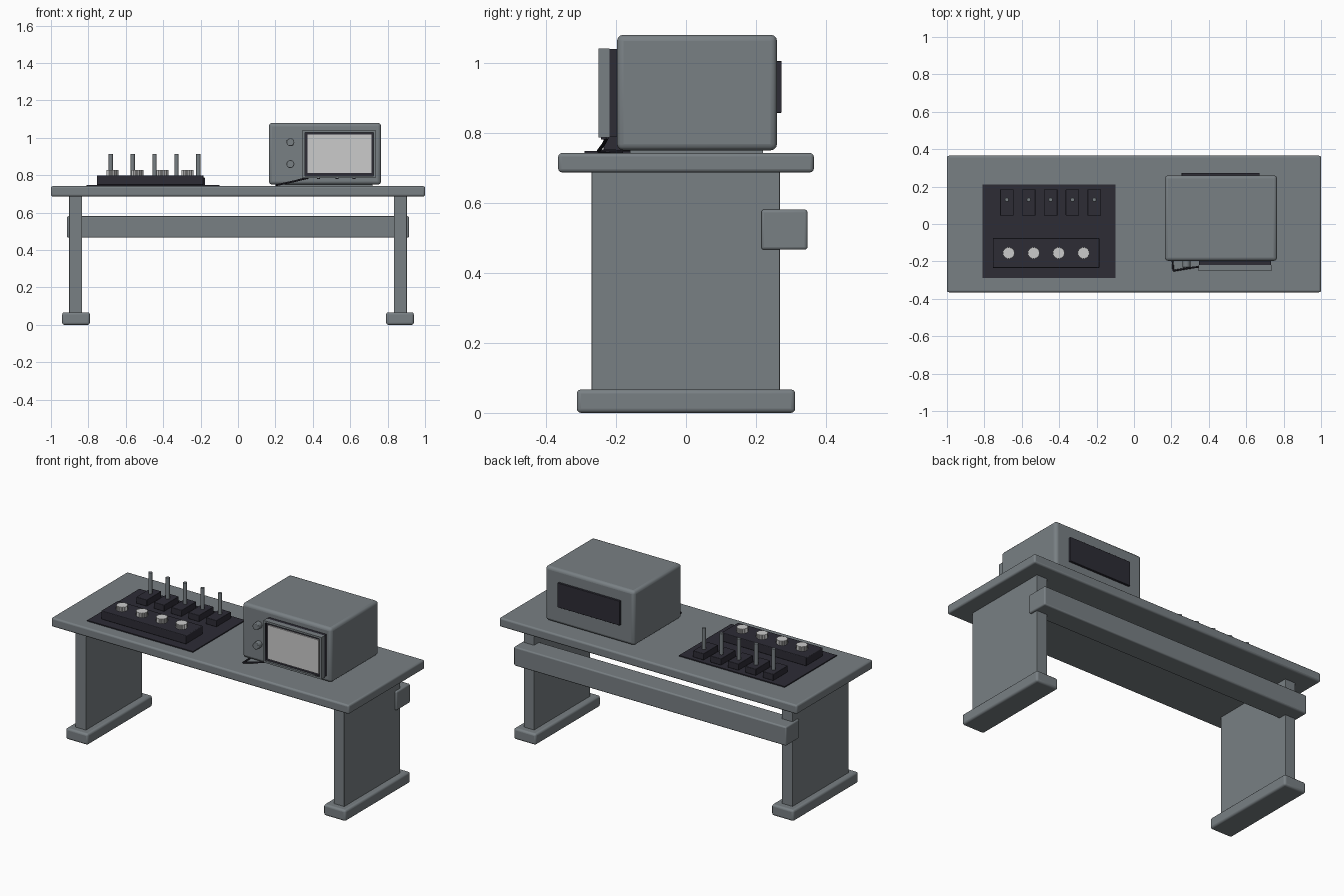
import bpy, bmesh, math
from mathutils import Vector

if "Cube" in bpy.data.objects:
    bpy.data.objects.remove(bpy.data.objects["Cube"])


def material(name, rgb):
    m = bpy.data.materials.new(name)
    m.diffuse_color = (*rgb, 1)
    m.use_nodes = True
    m.node_tree.nodes["Principled BSDF"].inputs["Base Color"].default_value = m.diffuse_color
    return m


GREY = material("steel_grey", (0.19, 0.215, 0.23))
DARK = material("charcoal", (0.026, 0.025, 0.036))
LIGHT = material("pale_grey", (0.60, 0.60, 0.60))


def finish(bm, name, mat, bevel=0.0, segments=3):
    bmesh.ops.recalc_face_normals(bm, faces=bm.faces)
    me = bpy.data.meshes.new(name)
    bm.to_mesh(me)
    bm.free()
    me.materials.append(mat)
    ob = bpy.data.objects.new(name, me)
    bpy.context.collection.objects.link(ob)
    if bevel:
        mod = ob.modifiers.new("bevel", 'BEVEL')
        mod.width, mod.segments = bevel, segments
    bpy.ops.object.select_all(action='DESELECT')
    ob.select_set(True)
    bpy.context.view_layer.objects.active = ob
    bpy.ops.object.shade_smooth_by_angle(angle=math.radians(35))
    return ob


def box(name, x, y, z, mat, bevel=0.0):
    """Box given as (min, max) along each axis."""
    bm = bmesh.new()
    bmesh.ops.create_cube(bm, size=1)
    for v in bm.verts:
        v.co = [r[0] if c < 0 else r[1] for c, r in zip(v.co, (x, y, z))]
    return finish(bm, name, mat, bevel)


def rod(name, a, b, r, mat, sides=20, bevel=0.0):
    """Cylinder from point a to point b."""
    a, b = Vector(a), Vector(b)
    bm = bmesh.new()
    bmesh.ops.create_cone(bm, cap_ends=True, segments=sides, radius1=r, radius2=r,
                          depth=(b - a).length)
    rot = (b - a).to_track_quat('Z', 'Y').to_matrix().to_4x4()
    bmesh.ops.transform(bm, matrix=rot, verts=bm.verts)
    bmesh.ops.translate(bm, vec=(a + b) / 2, verts=bm.verts)
    return finish(bm, name, mat, bevel, 2)


def fluted_knob(name, x, y, z0, z1, r, mat):
    """Knob with a scalloped rim."""
    bm = bmesh.new()
    ring = []
    for i in range(32):
        a, rr = math.tau * i / 32, r * (1 if i % 2 else 0.9)
        ring.append(bm.verts.new((x + rr * math.cos(a), y + rr * math.sin(a), z0)))
    face = bm.faces.new(ring)
    top = bmesh.ops.extrude_face_region(bm, geom=[face])["geom"]
    bmesh.ops.translate(bm, vec=(0, 0, z1 - z0),
                        verts=[g for g in top if isinstance(g, bmesh.types.BMVert)])
    return finish(bm, name, mat)


# Desk
box("desk_top", (-1, 1), (-0.365, 0.365), (0.687, 0.742), GREY, 0.01)
box("back_rail", (-0.915, 0.915), (0.215, 0.347), (0.466, 0.581), GREY, 0.008)
for side, s in (("left", -1), ("right", 1)):
    box(side + "_leg", sorted((s * 0.833, s * 0.903)), (-0.27, 0.268), (0.03, 0.69), GREY, 0.002)
    box(side + "_foot", sorted((s * 0.792, s * 0.94)), (-0.312, 0.312), (0, 0.067), GREY, 0.012)

# Control panel: mat, rotary knobs, lever switches
box("control_mat", (-0.81, -0.10), (-0.29, 0.21), (0.741, 0.748), DARK)
box("knob_base", (-0.755, -0.185), (-0.235, -0.075), (0.748, 0.80), DARK, 0.004)
for i in range(4):
    fluted_knob("rotary_knob", -0.67 + i * 0.1335, -0.155, 0.80, 0.827, 0.033, LIGHT)
for i in range(5):
    x = -0.68 + i * 0.117
    box("lever_base", (x - 0.036, x + 0.036), (0.045, 0.185), (0.748, 0.787), DARK, 0.003)
    rod("lever", (x, 0.13, 0.78), (x, 0.13, 0.915), 0.0115, GREY, 16, 0.002)

# Monitor: case, rear vent, bezel, screen
box("monitor_case", (0.165, 0.765), (-0.197, 0.26), (0.75, 1.08), GREY, 0.018)
box("monitor_plinth", (0.21, 0.72), (-0.16, 0.22), (0.74, 0.752), GREY)
box("rear_vent", (0.255, 0.672), (0.25, 0.273), (0.857, 1.005), DARK, 0.002)
box("bezel_gasket", (0.348, 0.733), (-0.22, -0.19), (0.788, 1.04), DARK)

# Open front frame made by insetting and sinking the front face
frame = box("screen_frame", (0.346, 0.735), (-0.25, -0.218), (0.786, 1.041), GREY)
bm = bmesh.new()
bm.from_mesh(frame.data)
front = [f for f in bm.faces if f.normal.y < -0.9]
bmesh.ops.inset_region(bm, faces=front, thickness=0.016)
sunk = bmesh.ops.extrude_face_region(bm, geom=front)["geom"]
bmesh.ops.delete(bm, geom=front, context='FACES')
bmesh.ops.translate(bm, vec=(0, 0.012, 0), verts=[g for g in sunk if isinstance(g, bmesh.types.BMVert)])
frame.data.materials.append(DARK)
for f in bm.faces:
    c = f.calc_center_median()
    if 0.355 < c.x < 0.726 and 0.80 < c.z < 1.03 and -0.245 < c.y < -0.22 :
        f.material_index = 1
bm.to_mesh(frame.data)
bm.free()
box("screen", (0.371, 0.713), (-0.245, -0.23), (0.811, 1.017), LIGHT)

# Monitor dials and small buttons
for z in (0.86, 0.977):
    rod("dial", (0.28, -0.19, z), (0.28, -0.232, z), 0.021, GREY, 24, 0.003)
for x in (0.43, 0.53, 0.62):
    rod("small_button", (x, -0.235, 0.79), (x, -0.235, 0.781), 0.008, DARK, 12)

# Cable running from the bezel to the desk and back under the case
path = [(0.375, -0.225, 0.787), (0.30, -0.235, 0.768), (0.21, -0.25, 0.748), (0.205, -0.18, 0.746)]
for a, b in zip(path, path[1:]):
    rod("cable", a, b, 0.005, DARK, 10)
